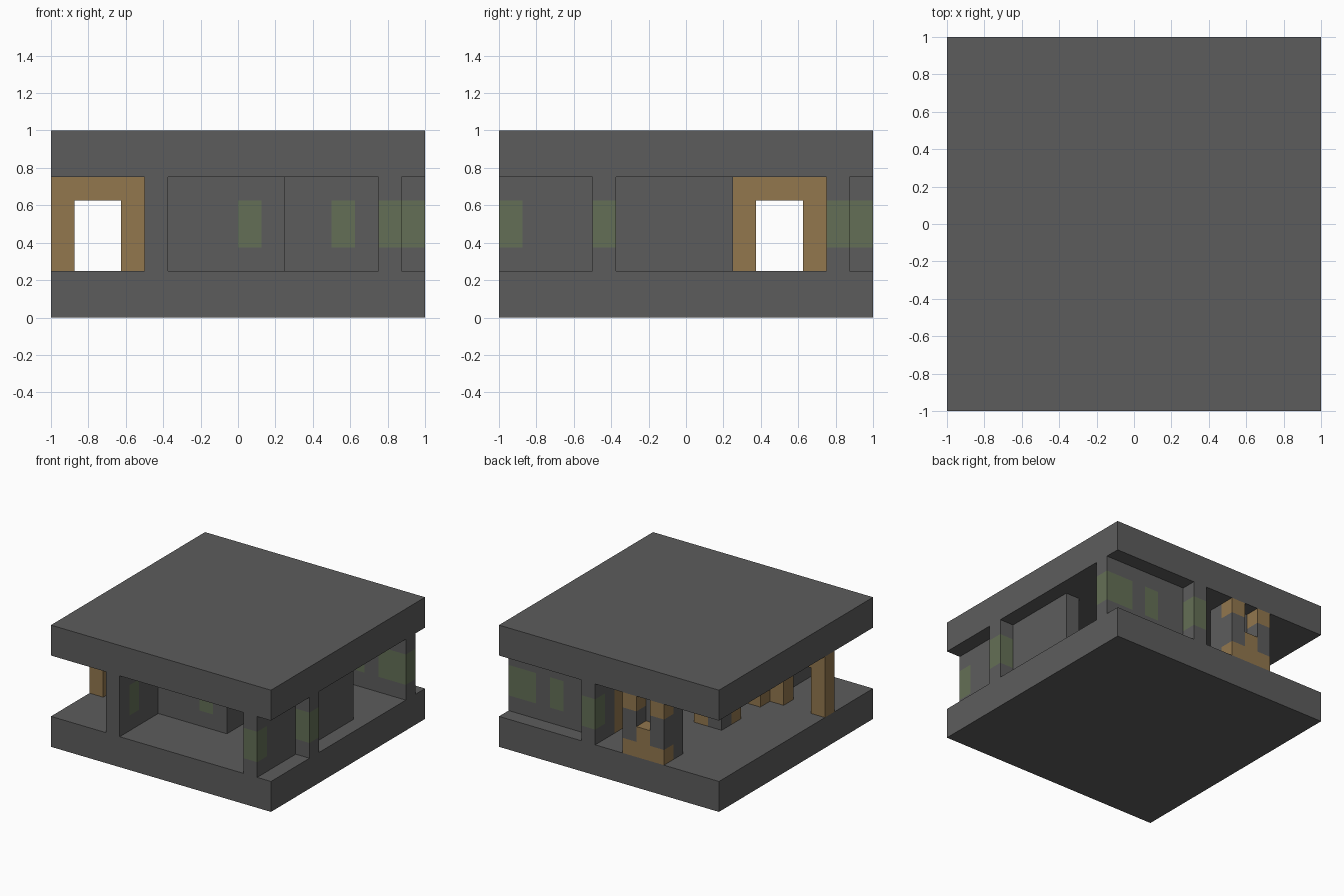
import bpy, bmesh
from math import floor
from mathutils import Vector

U = 1 / 8            # one grid cell
LOW, HIGH = 2, 6     # wall foot and head, in cells

cube = bpy.data.objects.get("Cube")
if cube:
    bpy.data.objects.remove(cube, do_unlink=True)


def make_material(name, rgb):
    mat = bpy.data.materials.new(name)
    mat.use_nodes = True
    colour = (*rgb, 1)
    mat.diffuse_color = colour
    bsdf = next(n for n in mat.node_tree.nodes if n.type == 'BSDF_PRINCIPLED')
    bsdf.inputs["Base Color"].default_value = colour
    bsdf.inputs["Roughness"].default_value = 1
    return mat


STONE = make_material("grey stone", (0.108, 0.108, 0.108))
MOSS = make_material("moss green", (0.127, 0.159, 0.093))
WOOD = make_material("brown wood", (0.287, 0.184, 0.076))


def finish(name, bm, materials, rule=None):
    """Colour the faces by the cell they belong to, then scale to size."""
    bmesh.ops.recalc_face_normals(bm, faces=bm.faces)
    if rule:
        for f in bm.faces:
            inside = f.calc_center_median() - f.normal * 0.1
            f.material_index = rule(*(floor(c) for c in inside))
    bmesh.ops.scale(bm, vec=(U, U, U), verts=bm.verts)
    mesh = bpy.data.meshes.new(name)
    bm.to_mesh(mesh)
    bm.free()
    for m in materials:
        mesh.materials.append(m)
    obj = bpy.data.objects.new(name, mesh)
    bpy.context.collection.objects.link(obj)
    return obj


def box(name, x, y, z=(LOW, HIGH), materials=(STONE,), cuts=(), rule=None):
    """Box from ranges in cells; cuts are (axis, position) splitting planes."""
    bm = bmesh.new()
    bmesh.ops.create_cube(bm, size=1)
    for v in bm.verts:
        v.co = [r[0] + (c + 0.5) * (r[1] - r[0]) for c, r in zip(v.co, (x, y, z))]
    for axis, pos in cuts:
        co, normal = Vector(), Vector()
        co[axis], normal[axis] = pos, 1
        bmesh.ops.bisect_plane(bm, geom=bm.verts[:] + bm.edges[:] + bm.faces[:],
                               plane_co=co, plane_no=normal)
    return finish(name, bm, materials, rule)


# Floor and ceiling slabs
box("floor_slab", (-8, 8), (-8, 8), (0, LOW))
box("ceiling_slab", (-8, 8), (-8, 8), (HIGH, 8))

# Stone walls with mossy cells at mid height
MOSSY = {(6, -8), (7, -4), (7, 6), (6, 6), (4, 6), (1, 7), (0, -4), (-4, -7)}


def moss_rule(x, y, z):
    return int((x, y) in MOSSY and 3 <= z < 5)


def wall(name, x, y):
    cuts = {(2, 3), (2, 5)}
    for cx, cy in MOSSY:
        if x[0] <= cx < x[1] and y[0] <= cy < y[1]:
            cuts |= {(0, cx), (0, cx + 1), (1, cy), (1, cy + 1)}
    box(name, x, y, materials=(STONE, MOSS), cuts=sorted(cuts), rule=moss_rule)


wall("entry_wall", (-4, -3), (-8, -4))
wall("room_front_wall", (-4, 2), (-4, -3))
wall("room_left_wall", (1, 2), (-3, 2))
wall("room_corner_post", (-4, -3), (1, 2))
wall("corridor_wall", (6, 7), (-8, 2))
wall("side_spur_wall", (7, 8), (-4, -3))
wall("back_wall", (2, 8), (6, 7))
wall("back_spur_wall", (1, 2), (6, 8))


# Wooden door frames, four cells wide with a two-cell opening
def door_frame(name, x, y, along_y=False):
    outline = [(0, 2), (1, 2), (1, 5), (3, 5), (3, 2), (4, 2), (4, 6), (0, 6)]
    bm = bmesh.new()
    verts = [bm.verts.new((x, y + s, z) if along_y else (x + s, y, z))
             for s, z in outline]
    face = bm.faces.new(verts)
    out = bmesh.ops.extrude_face_region(bm, geom=[face])
    depth = Vector((1, 0, 0) if along_y else (0, 1, 0))
    bmesh.ops.translate(bm, vec=depth,
                        verts=[g for g in out["geom"] if isinstance(g, bmesh.types.BMVert)])
    finish(name, bm, (WOOD,))


door_frame("front_door_frame", -8, -4)
door_frame("room_back_door_frame", -3, 1)
door_frame("room_right_door_frame", -4, -3, along_y=True)
door_frame("side_door_frame", 1, 2, along_y=True)


# Alcove block: stone backing, two banded posts and a wooden sill
def band_rule(x, y, z):
    return int(z < 3 or z >= 5)


box("alcove_backing", (-4, -1), (6, 7))
for side, x in (("right", -4), ("left", -2)):
    box("alcove_post_" + side, (x, x + 1), (7, 8), materials=(STONE, WOOD),
        cuts=((2, 3), (2, 5)), rule=band_rule)
box("alcove_sill", (-3, -2), (7, 8), (LOW, 4), materials=(WOOD,))
